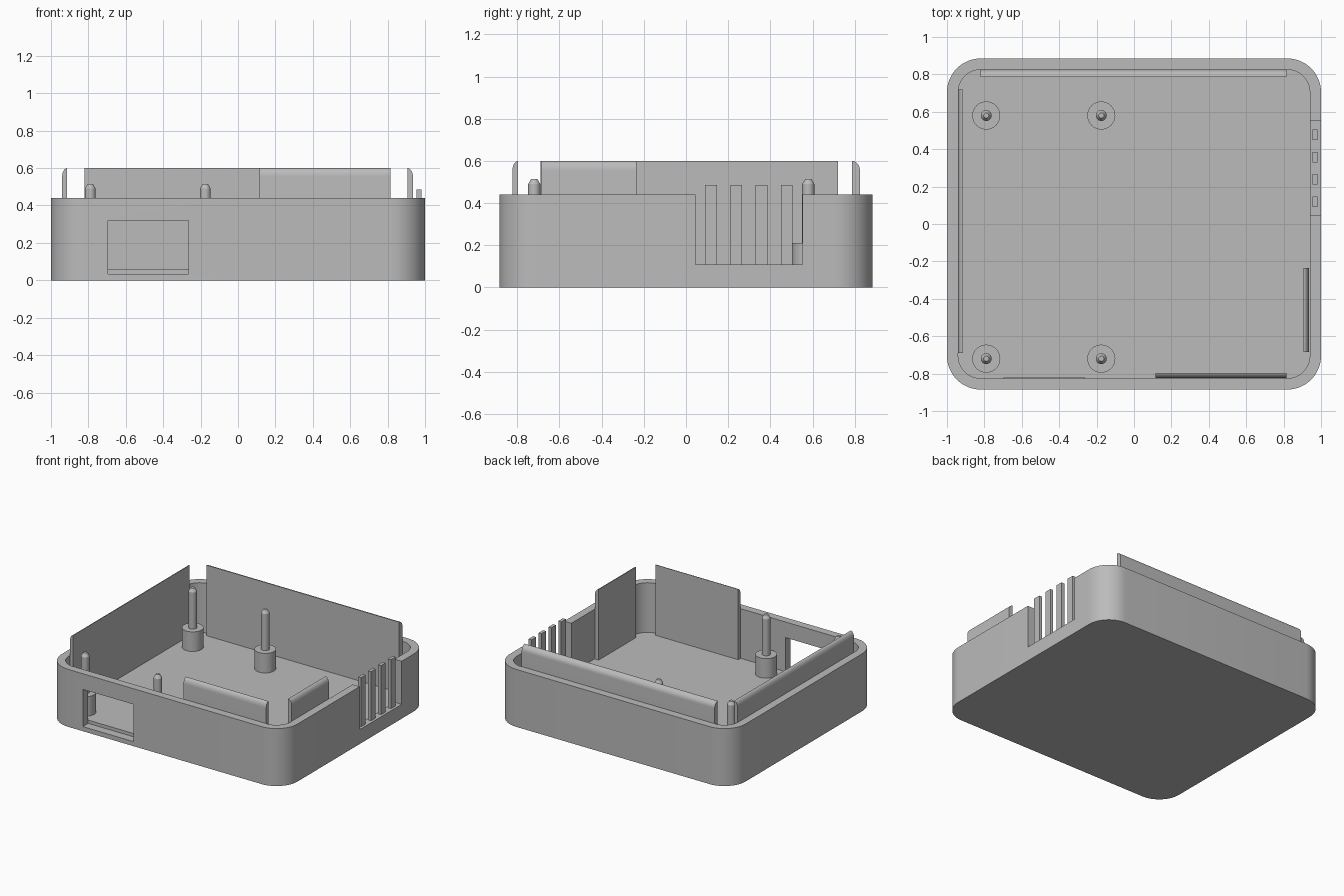
import bpy, bmesh, math
from mathutils import Matrix, Vector

cube = bpy.data.objects.get("Cube")
if cube:
    bpy.data.objects.remove(cube, do_unlink=True)

grey = bpy.data.materials.new("matte grey")
grey.use_nodes = True
colour = (0.5, 0.5, 0.5, 1)
grey.diffuse_color = colour
grey.node_tree.nodes["Principled BSDF"].inputs["Base Color"].default_value = colour

FLOOR, RIM, LIP_TOP = 0.06, 0.44, 0.6
HALF_X, HALF_Y, WALL = 1.0, 0.885, 0.06


def finish(name, bm):
    bmesh.ops.recalc_face_normals(bm, faces=bm.faces)
    mesh = bpy.data.meshes.new(name)
    bm.to_mesh(mesh)
    bm.free()
    mesh.materials.append(grey)
    obj = bpy.data.objects.new(name, mesh)
    bpy.context.collection.objects.link(obj)
    return obj


def smooth(obj):
    bpy.ops.object.select_all(action='DESELECT')
    obj.select_set(True)
    bpy.context.view_layer.objects.active = obj
    bpy.ops.object.shade_smooth_by_angle(angle=math.radians(30))


def extrude(name, points, direction):
    bm = bmesh.new()
    face = bm.faces.new([bm.verts.new(p) for p in points])
    new = bmesh.ops.extrude_face_region(bm, geom=[face])["geom"]
    verts = [v for v in new if isinstance(v, bmesh.types.BMVert)]
    bmesh.ops.translate(bm, verts=verts, vec=direction)
    return finish(name, bm)


def rounded_prism(name, hx, hy, r, z0, z1, steps=12):
    points = []
    for i, (sx, sy) in enumerate([(1, 1), (-1, 1), (-1, -1), (1, -1)]):
        for k in range(steps + 1):
            a = math.pi / 2 * (i + k / steps)
            points.append((sx * (hx - r) + r * math.cos(a),
                           sy * (hy - r) + r * math.sin(a), z0))
    return extrude(name, points, (0, 0, z1 - z0))


def box(name, x0, x1, y0, y1, z0, z1):
    points = [(x0, y0, z0), (x1, y0, z0), (x1, y1, z0), (x0, y1, z0)]
    return extrude(name, points, (0, 0, z1 - z0))


def cut(target, cutter):
    cutter.hide_render = True
    mod = target.modifiers.new("cut", 'BOOLEAN')
    mod.operation, mod.solver, mod.object = 'DIFFERENCE', 'EXACT', cutter
    bpy.context.view_layer.objects.active = target
    bpy.ops.object.modifier_apply(modifier=mod.name)
    bpy.data.objects.remove(cutter, do_unlink=True)


# Tray with a cavity, a port window in the front and a vent notch in the side
tray = rounded_prism("tray", HALF_X, HALF_Y, 0.18, 0, RIM)
cut(tray, rounded_prism("cavity_cutter", HALF_X - WALL, HALF_Y - WALL, 0.12, FLOOR, 0.7))
cut(tray, box("window_cutter", -0.695, -0.265, -0.95, -0.82, 0.035, 0.32))
cut(tray, box("vent_cutter", 0.93, 1.1, 0.045, 0.552, 0.11, 0.7))
smooth(tray)

# Vent bars standing in the notch
for i in range(4):
    y = 0.118 + 0.12 * i
    box(f"vent_bar_{i + 1}", 0.955, 0.98, y - 0.028, y + 0.028, 0.11, 0.485)


# Upright snap lips, rounded along the outer top edge
def lip(name, outward, outer, thick, start, end):
    out = Vector(outward)
    along = Vector((abs(out.y), abs(out.x), 0))
    rise, inner = 0.045, outer - thick
    profile = [(inner, FLOOR), (outer, FLOOR)]
    for k in range(9):
        a = math.pi / 2 * k / 8
        profile.append((inner + thick * math.cos(a), LIP_TOP - rise + rise * math.sin(a)))
    points = [out * d + along * start + Vector((0, 0, z)) for d, z in profile]
    smooth(extrude(name, points, along * (end - start)))


lip("back_lip", (0, 1, 0), 0.825, 0.038, -0.82, 0.815)
lip("front_lip", (0, -1, 0), 0.823, 0.027, 0.115, 0.815)
lip("right_lip", (-1, 0, 0), 0.94, 0.027, -0.69, 0.72)
lip("left_lip", (1, 0, 0), 0.935, 0.03, -0.685, -0.235)


# Board standoffs: wide post, thin pin and tapered tip
def cone(bm, r0, r1, z0, z1):
    bmesh.ops.create_cone(bm, cap_ends=True, segments=32, radius1=r0, radius2=r1,
                          depth=z1 - z0, matrix=Matrix.Translation((0, 0, (z0 + z1) / 2)))


for side, y in (("back", 0.58), ("front", -0.72)):
    for place, x in (("outer", -0.79), ("inner", -0.175)):
        bm = bmesh.new()
        cone(bm, 0.075, 0.075, FLOOR, 0.21)
        cone(bm, 0.029, 0.029, 0.21, 0.49)
        cone(bm, 0.029, 0.014, 0.49, 0.515)
        post = finish(f"{side}_{place}_standoff", bm)
        post.location = (x, y, 0)
        smooth(post)
